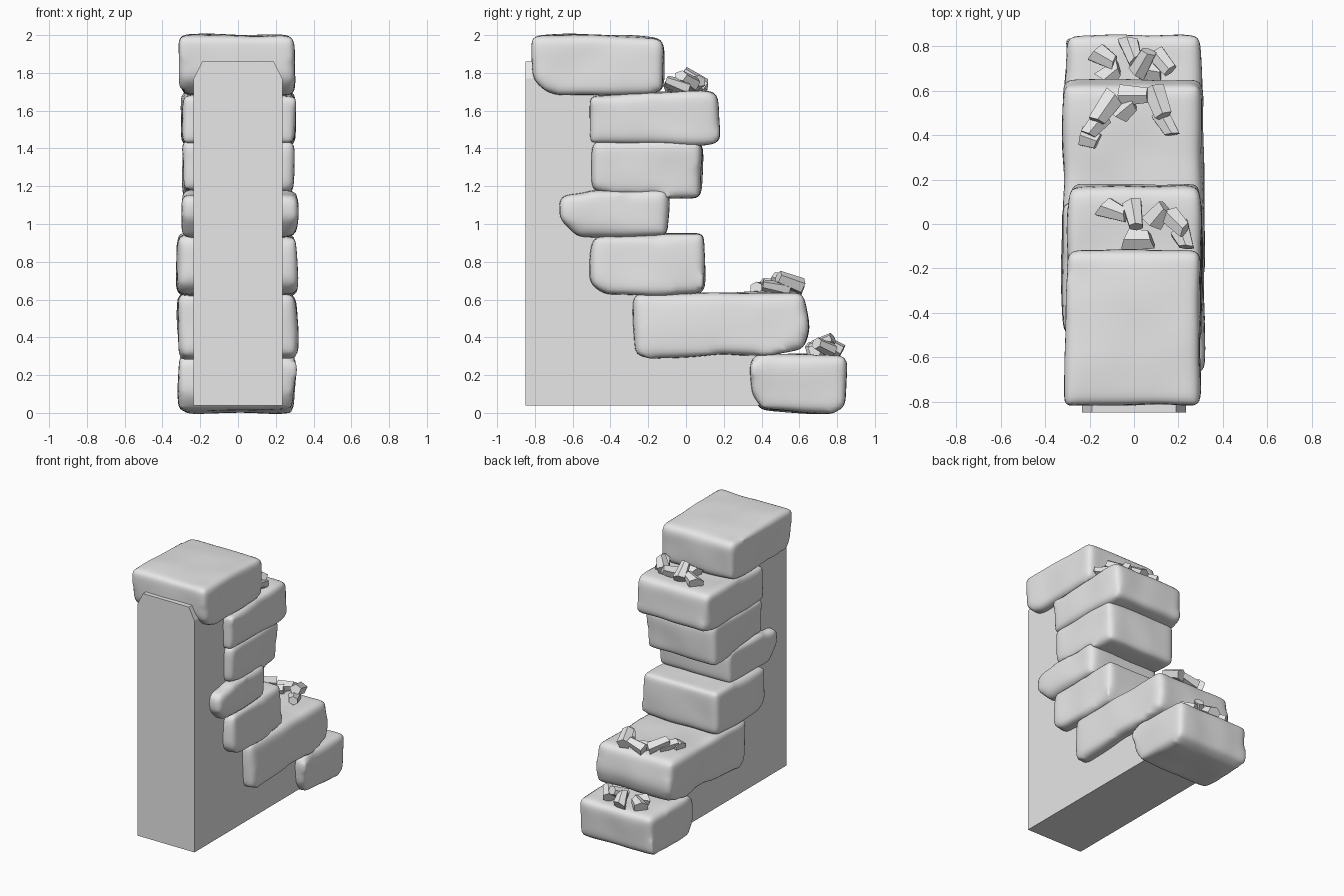
import bpy
import bmesh
import math
import random
from mathutils import Vector, Matrix, Euler, noise

random.seed(7)

default_cube = bpy.data.objects.get("Cube")
if default_cube:
    bpy.data.objects.remove(default_cube, do_unlink=True)

# One grey stone colour for everything
stone_grey = bpy.data.materials.new("stone_grey")
stone_grey.use_nodes = True
GREY = (0.8, 0.8, 0.8, 1.0)
stone_grey.diffuse_color = GREY
for node in stone_grey.node_tree.nodes:
    if node.type == 'BSDF_PRINCIPLED':
        node.inputs["Base Color"].default_value = GREY


def add_object(name, bm):
    """Turn a bmesh into a linked object with the stone material."""
    bmesh.ops.recalc_face_normals(bm, faces=bm.faces[:])
    mesh = bpy.data.meshes.new(name)
    bm.to_mesh(mesh)
    bm.free()
    mesh.materials.append(stone_grey)
    obj = bpy.data.objects.new(name, mesh)
    bpy.context.collection.objects.link(obj)
    return obj


def extrude_side_profile(profile, left, right):
    """Extrude a (y, z) outline across x."""
    bm = bmesh.new()
    face = bm.faces.new([bm.verts.new((left, y, z)) for y, z in profile])
    result = bmesh.ops.extrude_face_region(bm, geom=[face])
    moved = [v for v in result["geom"] if isinstance(v, bmesh.types.BMVert)]
    bmesh.ops.translate(bm, verts=moved, vec=(right - left, 0, 0))
    return bm


def build_stone(name, left, right, profile):
    """Worn block: outline, remeshed, softened, then gently dented."""
    bm = extrude_side_profile(profile, left, right)
    # make the block slightly irregular across its width
    for v in bm.verts:
        v.co.x += random.uniform(-0.012, 0.012)
    obj = add_object(name, bm)

    remesh = obj.modifiers.new("Remesh", 'REMESH')
    remesh.mode = 'VOXEL'
    remesh.voxel_size = 0.022
    soften = obj.modifiers.new("Soften", 'SMOOTH')
    soften.factor = 0.5
    soften.iterations = 16
    graph = bpy.context.evaluated_depsgraph_get()
    mesh = bpy.data.meshes.new_from_object(obj.evaluated_get(graph))
    obj.modifiers.clear()
    obj.data = mesh

    # shallow hammered dents
    offset = Vector((random.random(), random.random(), random.random())) * 20
    normals = [v.normal.copy() for v in mesh.vertices]
    for v, normal in zip(mesh.vertices, normals):
        v.co += normal * (0.012 * noise.noise(v.co * 4 + offset) + 0.003)
    for face in mesh.polygons:
        face.use_smooth = True
    mesh.materials.clear()
    mesh.materials.append(stone_grey)
    return obj


def build_rubble(name, base, rocks):
    """Cluster of faceted chunks: (x, y, height, length, heading, tilt)."""
    bm = bmesh.new()
    for x, y, height, length, heading, tilt in rocks:
        turn = Euler((math.radians(tilt), 0, math.radians(heading))).to_matrix().to_4x4()
        place = Matrix.Translation((x, y, base + height)) @ turn
        radius = random.uniform(0.046, 0.054)
        chunk = bmesh.ops.create_cone(
            bm, cap_ends=True, segments=random.choice((5, 6)),
            radius1=radius, radius2=radius * random.uniform(0.65, 0.85), depth=length)
        slant = random.uniform(-0.5, 0.5)
        for v in chunk["verts"]:
            # slanted broken ends and a flattened section
            v.co.z += slant * v.co.x * (1 if v.co.z > 0 else -1)
            v.co.y *= 0.85
            v.co = place @ v.co
    return add_object(name, bm)


# Plain wall core, stepped behind the stones, with chamfered top edges
wall_bm = extrude_side_profile(
    [(-0.85, 0.04), (0.5, 0.04), (0.5, 0.4), (-0.18, 0.5), (-0.18, 1.86), (-0.85, 1.86)],
    -0.235, 0.235)
for side in (-1, 1):
    cut = bmesh.ops.bisect_plane(
        wall_bm, geom=wall_bm.verts[:] + wall_bm.edges[:] + wall_bm.faces[:],
        plane_co=(side * 0.235, 0, 1.77), plane_no=(side * 0.09, 0, 0.045),
        clear_outer=True)
    rim = [e for e in cut["geom_cut"] if isinstance(e, bmesh.types.BMEdge)]
    bmesh.ops.holes_fill(wall_bm, edges=rim, sides=0)
add_object("wall_core", wall_bm)

# Stacked worn stones, from the ground up
build_stone("bottom_step_stone", -0.305, 0.305, [
    (0.345, 0.1), (0.4, 0.015), (0.77, 0), (0.84, 0.03), (0.85, 0.3),
    (0.38, 0.31), (0.345, 0.27)])
build_stone("long_step_stone", -0.31, 0.31, [
    (-0.275, 0.31), (-0.2, 0.285), (0.1, 0.3), (0.2, 0.315), (0.45, 0.305),
    (0.62, 0.34), (0.65, 0.45), (0.62, 0.635), (-0.275, 0.63)])
build_stone("lower_stone", -0.32, 0.31, [
    (-0.505, 0.69), (-0.43, 0.635), (-0.15, 0.62), (0.07, 0.63), (0.095, 0.66),
    (0.095, 0.95), (-0.48, 0.94), (-0.505, 0.9)])
build_stone("thin_stone", -0.295, 0.3, [
    (-0.67, 1.13), (-0.66, 1.03), (-0.57, 0.935), (-0.1, 0.94), (-0.095, 1.16),
    (-0.14, 1.18), (-0.49, 1.175), (-0.55, 1.155), (-0.65, 1.15)])
build_stone("middle_stone", -0.28, 0.29, [
    (-0.495, 1.18), (-0.4, 1.165), (-0.1, 1.14), (0.08, 1.135), (0.085, 1.43),
    (0.05, 1.445), (-0.495, 1.435)])
build_stone("upper_stone", -0.29, 0.3, [
    (-0.51, 1.43), (0, 1.415), (0.15, 1.425), (0.18, 1.45), (0.165, 1.69),
    (0.1, 1.7), (-0.2, 1.695), (-0.51, 1.68)])
build_stone("cap_stone", -0.305, 0.305, [
    (-0.81, 1.77), (-0.73, 1.7), (-0.65, 1.685), (-0.2, 1.685), (-0.125, 1.71),
    (-0.115, 1.97), (-0.16, 1.985), (-0.35, 1.995), (-0.82, 2.0)])

# Loose rubble on the ledges
build_rubble("bottom_rubble", 0.3, [
    (-0.13, 0.75, 0.04, 0.1, 60, 75), (-0.01, 0.78, 0.05, 0.11, 20, 60),
    (0.04, 0.73, 0.07, 0.12, 150, 65), (0.13, 0.73, 0.05, 0.11, 40, 70),
    (-0.1, 0.68, 0.04, 0.08, 130, 80), (0.08, 0.69, 0.03, 0.08, 80, 85)])
build_rubble("middle_rubble", 0.625, [
    (-0.13, 0.52, 0.07, 0.14, -35, 75), (-0.17, 0.45, 0.05, 0.12, -40, 80),
    (-0.2, 0.385, 0.03, 0.08, 70, 80), (-0.04, 0.52, 0.03, 0.1, 130, 80),
    (0, 0.58, 0.05, 0.13, 90, 75), (0.11, 0.55, 0.07, 0.14, 20, 70),
    (0.14, 0.46, 0.04, 0.13, 30, 80)])
build_rubble("upper_rubble", 1.69, [
    (-0.09, 0.06, 0.05, 0.11, 70, 75), (0, 0.04, 0.08, 0.13, 10, 55),
    (0.11, 0.04, 0.05, 0.1, 140, 70), (0.02, -0.07, 0.04, 0.12, 90, 80),
    (0.19, 0.01, 0.07, 0.12, 45, 65), (0.22, -0.06, 0.05, 0.1, 20, 70)])
